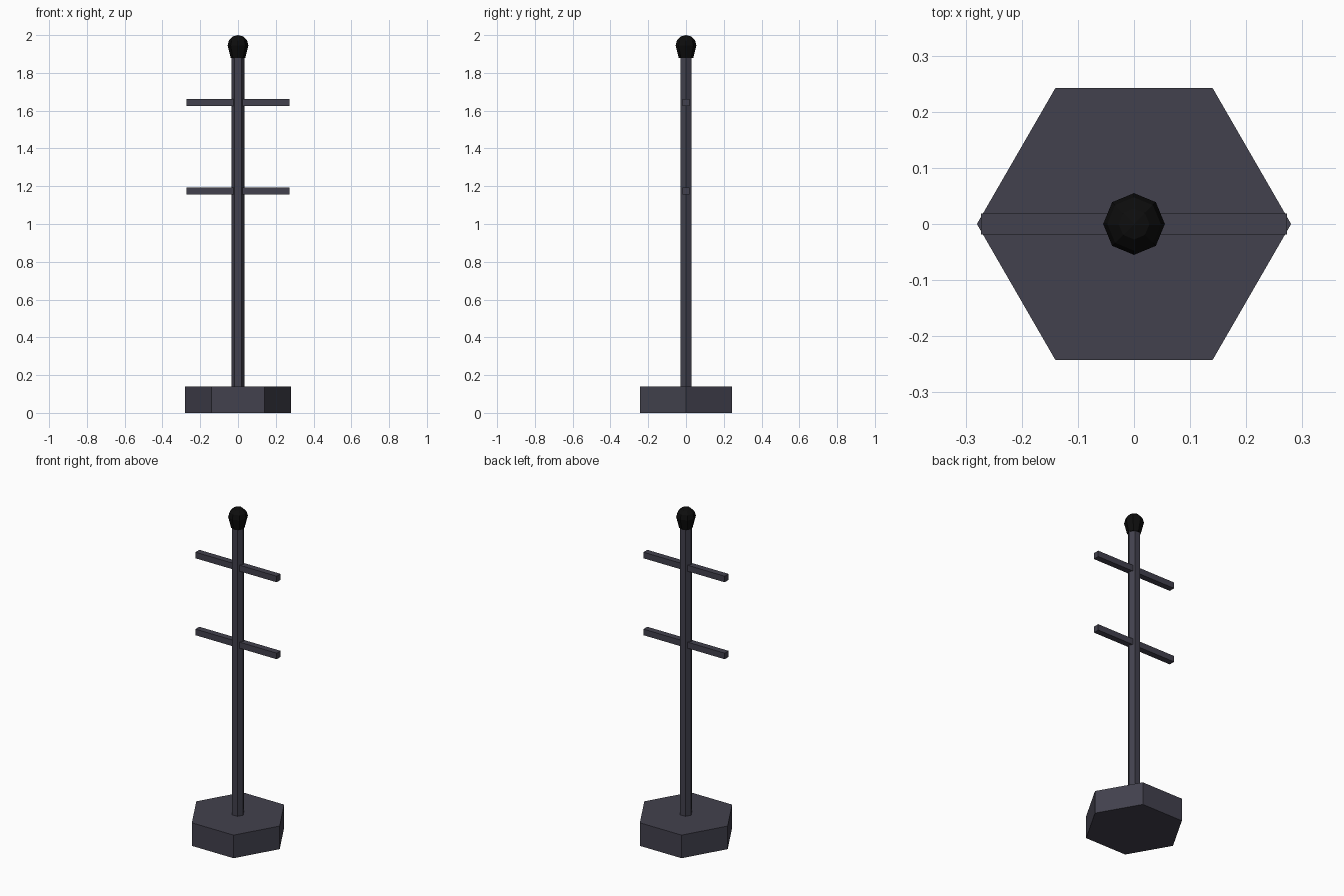
import bpy
import bmesh
from math import cos, sin, pi

if "Cube" in bpy.data.objects:
    bpy.data.objects.remove(bpy.data.objects["Cube"])


def material(name, rgb):
    m = bpy.data.materials.new(name)
    m.diffuse_color = (*rgb, 1.0)
    m.use_nodes = True
    m.node_tree.nodes["Principled BSDF"].inputs["Base Color"].default_value = m.diffuse_color
    return m


iron = material("dark_iron", (0.055, 0.053, 0.075))
black = material("black", (0.004, 0.004, 0.004))


def lathe(name, sides, profile, mat):
    """Flat-faced solid of revolution from (radius, z) points, capped at both ends."""
    bm = bmesh.new()
    rings = [[bm.verts.new((r * cos(2 * pi * i / sides), r * sin(2 * pi * i / sides), z))
              for i in range(sides)] for r, z in profile]
    for low, high in zip(rings, rings[1:]):
        for i in range(sides):
            j = (i + 1) % sides
            bm.faces.new((low[i], low[j], high[j], high[i]))
    bm.faces.new(rings[0][::-1])
    bm.faces.new(rings[-1])
    bmesh.ops.remove_doubles(bm, verts=bm.verts, dist=1e-5)
    mesh = bpy.data.meshes.new(name)
    bm.to_mesh(mesh)
    bm.free()
    mesh.materials.append(mat)
    obj = bpy.data.objects.new(name, mesh)
    bpy.context.collection.objects.link(obj)
    return obj


# Hexagonal base and pole
lathe("base", 6, [(0.28, 0), (0.28, 0.14)], iron)
lathe("pole", 6, [(0.035, 0.14), (0.035, 1.89)], iron)

# Knob: tapered collar below a low-poly dome
dome = [(0.055 * cos(a * pi / 180), 1.945 + 0.055 * sin(a * pi / 180)) for a in (0, 30, 60, 89.9)]
lathe("knob", 8, [(0.038, 1.878)] + dome, black)

# Two square crossbars
for name, z in (("lower_crossbar", 1.176), ("upper_crossbar", 1.643)):
    bpy.ops.mesh.primitive_cube_add(size=1, location=(0, 0, z))
    bar = bpy.context.object
    bar.name = name
    bar.scale = (0.545, 0.037, 0.037)
    bar.data.materials.append(iron)
